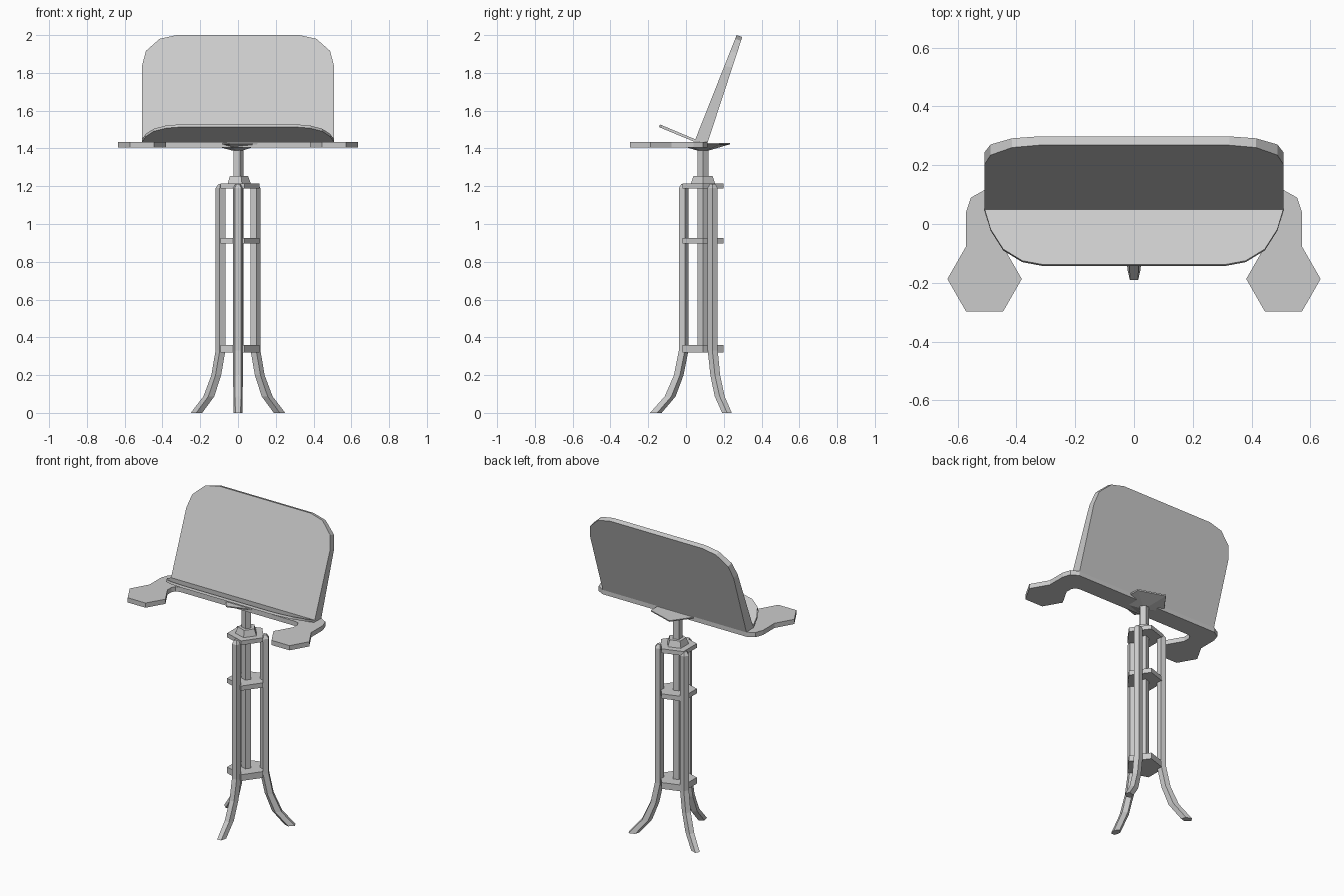
import bpy, bmesh
from math import sin, cos, pi, radians
from mathutils import Vector

if "Cube" in bpy.data.objects:
    bpy.data.objects.remove(bpy.data.objects["Cube"])

AXIS_Y = 0.09  # column axis


def finish(name, bm):
    bmesh.ops.recalc_face_normals(bm, faces=bm.faces[:])
    mesh = bpy.data.meshes.new(name)
    bm.to_mesh(mesh)
    bm.free()
    ob = bpy.data.objects.new(name, mesh)
    bpy.context.collection.objects.link(ob)
    return ob


def loft(name, rings):
    """Skin a list of equal-length point rings and cap both ends."""
    bm = bmesh.new()
    vs = [[bm.verts.new(p) for p in ring] for ring in rings]
    n = len(vs[0])
    for a, b in zip(vs, vs[1:]):
        for i in range(n):
            j = (i + 1) % n
            bm.faces.new((a[i], a[j], b[j], b[i]))
    bm.faces.new(vs[0][::-1])
    bm.faces.new(vs[-1])
    return finish(name, bm)


def pentagon(r, z, turn=0.0):
    return [(r * cos(turn + 2 * pi * i / 5), AXIS_Y + r * sin(turn + 2 * pi * i / 5), z)
            for i in range(5)]


def mirrored(half):
    """Complete a right-hand outline with its left-hand mirror image."""
    return half + [(-x, y) for x, y in reversed(half)]


# Central column, collar and support dish
loft("column", [pentagon(0.03, 0.32), pentagon(0.03, 1.40)])
loft("collar", [pentagon(0.069, 1.21), pentagon(0.053, 1.255)])
loft("support_dish", [pentagon(0.035, 1.39, pi), pentagon(0.15, 1.422, pi),
                      pentagon(0.152, 1.43, pi)])

# Pentagonal brace plates
for name, z0, z1 in (("lower_brace", 0.32, 0.36), ("middle_brace", 0.897, 0.927),
                     ("upper_brace", 1.188, 1.215)):
    loft(name, [pentagon(0.114, z0), pentagon(0.114, z1)])

# Three splayed legs: distance from axis, height, radial and sideways radius
leg_path = [(0.253, 0.0, 0.034, 0.024), (0.177, 0.087, 0.032, 0.026),
            (0.131, 0.20, 0.028, 0.027), (0.105, 0.33, 0.028, 0.028),
            (0.105, 1.19, 0.028, 0.028), (0.103, 1.212, 0.014, 0.014)]
for name, deg in (("front_leg", 270), ("right_leg", 30), ("left_leg", 150)):
    c, s = cos(radians(deg)), sin(radians(deg))
    rings = []
    for dist, z, rr, rt in leg_path:
        ring = []
        for i in range(5):
            t = 2 * pi * (i + 0.5) / 5
            u, v = dist + rr * cos(t), rt * sin(t)
            ring.append((u * c - v * s, AXIS_Y + u * s + v * c, z))
        rings.append(ring)
    loft(name, rings)

# Flat tray with a hexagonal pad at each end
tray = mirrored([(0.40, -0.005), (0.432, -0.012), (0.445, -0.035), (0.445, -0.077),
                 (0.382, -0.187), (0.445, -0.297), (0.572, -0.297), (0.635, -0.187),
                 (0.572, -0.077), (0.572, 0.04), (0.555, 0.09), (0.51, 0.115)])
loft("tray", [[(x, y, z) for x, y in tray] for z in (1.405, 1.435)])


# Round-cornered sloping panels: outline is (x, fraction up the slope)
def panel(name, outline, front, back):
    rings = []
    for low, high in (front, back):
        low, high = Vector((0, *low)), Vector((0, *high))
        rings.append([low.lerp(high, t) + Vector((x, 0, 0)) for x, t in outline])
    loft(name, rings)


panel("back_board",
      mirrored([(0.508, 0.0), (0.508, 0.71), (0.488, 0.85), (0.415, 0.965), (0.325, 1.0)]),
      ((0.045, 1.437), (0.268, 2.0)), ((0.115, 1.433), (0.298, 1.99)))
panel("front_ledge",
      mirrored([(0.508, 0.0), (0.488, 0.36), (0.445, 0.72), (0.38, 0.93), (0.31, 1.0)]),
      ((0.05, 1.448), (-0.138, 1.527)), ((0.045, 1.435), (-0.143, 1.513)))
